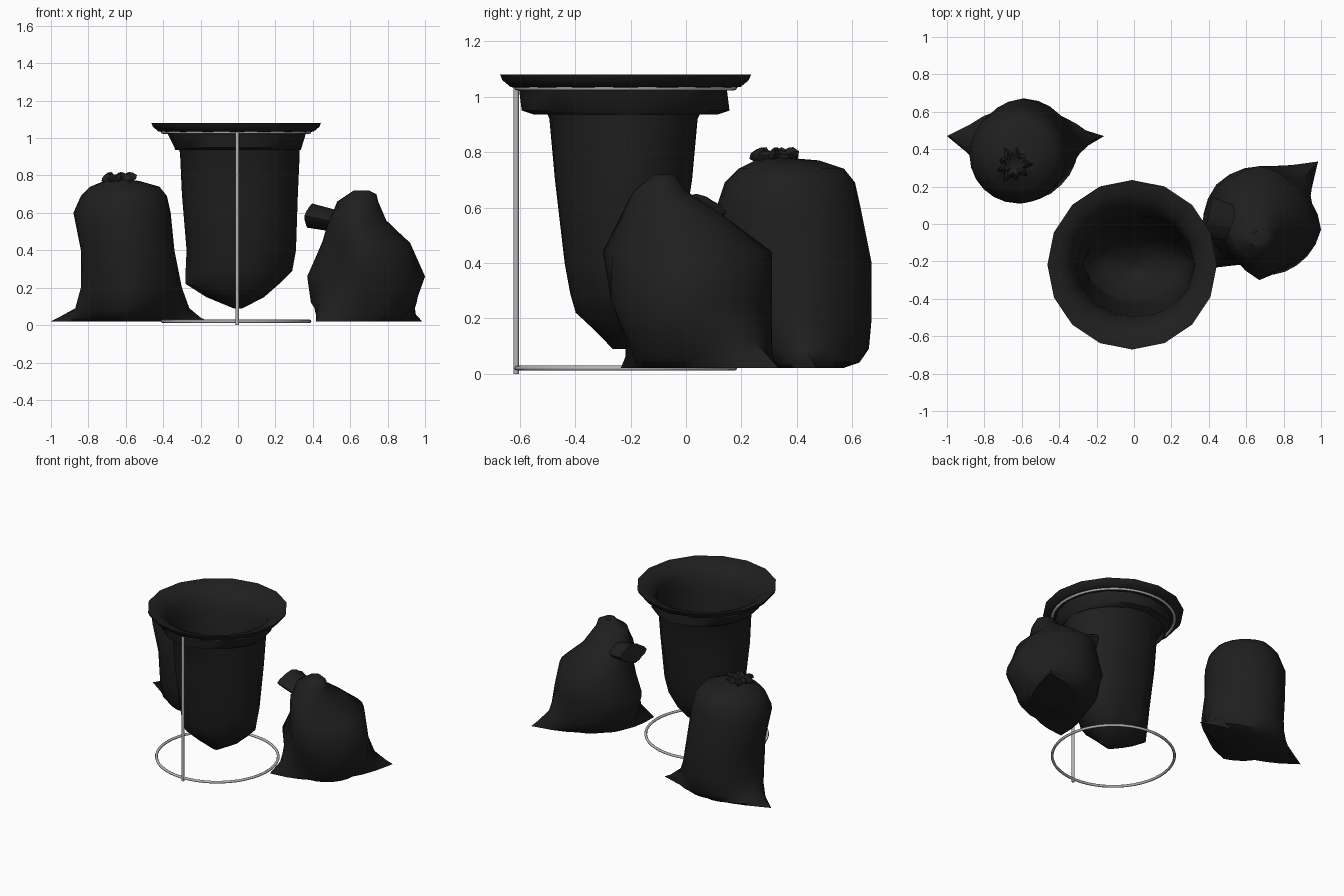
import bpy, bmesh, math
from mathutils import Vector

if "Cube" in bpy.data.objects:
    bpy.data.objects.remove(bpy.data.objects["Cube"])


def material(name, rgb):
    m = bpy.data.materials.new(name)
    m.diffuse_color = (*rgb, 1)
    m.use_nodes = True
    m.node_tree.nodes["Principled BSDF"].inputs["Base Color"].default_value = m.diffuse_color
    return m


BLACK = material("black_plastic", (0.0135, 0.0135, 0.0135))
STEEL = material("grey_steel", (0.47, 0.47, 0.47))


def finish(ob, name, mat, angle=50):
    ob.name = name
    ob.data.materials.append(mat)
    bpy.ops.object.select_all(action='DESELECT')
    ob.select_set(True)
    bpy.context.view_layer.objects.active = ob
    bpy.ops.object.shade_smooth_by_angle(angle=math.radians(angle))


def radius_at(r, a):
    """Radius at angle a, from one value or evenly spaced values; nearly straight between them."""
    if not isinstance(r, tuple):
        return r
    t = a / math.tau * len(r)
    i, f = int(t) % len(r), t - int(t)
    return 1 / ((1 - f) / r[i] + f / r[(i + 1) % len(r)])


def loft(name, rings, n, cap_start=False, cap_end=True, wave=0.0):
    """Skin a stack of rings (z, centre x, centre y, radii counter-clockwise from +x)."""
    bm = bmesh.new()
    loops = []
    for z, cx, cy, r in rings:
        loop = []
        for k in range(n):
            a = math.tau * k / n
            q = radius_at(r, a)
            dz = wave * math.sin(5 * a + 1)
            loop.append(bm.verts.new((cx + q * math.cos(a), cy + q * math.sin(a), z + dz)))
        loops.append(loop)
    for lo, hi in zip(loops, loops[1:]):
        for k in range(n):
            j = (k + 1) % n
            bm.faces.new((lo[k], lo[j], hi[j], hi[k]))
    if cap_start:
        bm.faces.new(loops[0][::-1])
    if cap_end:
        bm.faces.new(loops[-1])
    bmesh.ops.recalc_face_normals(bm, faces=bm.faces)
    me = bpy.data.meshes.new(name)
    bm.to_mesh(me)
    bm.free()
    ob = bpy.data.objects.new(name, me)
    bpy.context.collection.objects.link(ob)
    finish(ob, name, BLACK)
    return ob


# Wire stand: two hoops and one upright
CX, CY = -0.01, -0.218
for name, z in (("bottom_hoop", 0.02), ("top_hoop", 1.032)):
    bpy.ops.mesh.primitive_torus_add(location=(CX, CY, z), major_radius=0.393, minor_radius=0.009,
                                     major_segments=48, minor_segments=8)
    finish(bpy.context.object, name, STEEL)
bpy.ops.mesh.primitive_cylinder_add(vertices=10, radius=0.01, depth=1.035, location=(-0.005, -0.613, 0.5175))
finish(bpy.context.object, "upright", STEEL)

# Open hanging bag: folded skirt, wide rim, then down the inside to the bottom
loft("hanging_bag", [
    (0.935, CX, CY, (.345, .33, .33, .33, .325, .33, .33, .33)),
    (0.95, CX, CY, (.35, .36, .375, .355, .33, .36, .375, .36)),
    (1.03, CX, CY, (.375, .37, .365, .37, .37, .375, .385, .375)),
    (1.035, CX, CY, .415),
    (1.06, CX, CY, .445),
    (1.08, CX, CY, .453),
    (1.073, CX, CY, .41),
    (1.05, CX, CY, .36),
    (1.00, CX, CY, (.335, .32, .30, .32, .325, .32, .31, .32)),
    (0.92, 0, CY, (.33, .30, .26, .29, .31, .30, .275, .30)),
    (0.70, 0, CY, (.32, .28, .24, .27, .30, .29, .255, .29)),
    (0.40, 0, CY, (.31, .24, .19, .23, .275, .25, .22, .25)),
    (0.29, 0, CY, (.29, .21, .17, .21, .28, .22, .20, .22)),
    (0.22, 0, CY, (.22, .18, .14, .19, .28, .21, .18, .20)),
    (0.15, 0, CY, (.14, .12, .09, .12, .17, .13, .10, .12)),
    (0.09, 0, -0.24, .025),
], 16)

# Tied bag with two pinched bottom corners
loft("tied_bag", [
    (0.02, -.60, .47, (.44, .13, .08, .14, .40, .20, .25, .20)),
    (0.04, -.60, .46, (.40, .20, .16, .20, .36, .23, .28, .23)),
    (0.09, -.60, .43, (.34, .24, .23, .23, .27, .25, .29, .25)),
    (0.20, -.58, .40, (.28, .26, .27, .26, .26, .26, .28, .27)),
    (0.40, -.60, .39, (.26, .26, .28, .26, .24, .25, .28, .26)),
    (0.60, -.62, .37, .26),
    (0.69, -.61, .37, (.23, .23, .24, .23, .23, .23, .23, .23)),
    (0.74, -.61, .35, (.19, .20, .22, .20, .18, .17, .16, .17)),
    (0.77, -.63, .32, (.10, .13, .16, .12, .08, .07, .07, .07)),
    (0.78, -.645, .31, .05),
], 24, cap_start=True)

# Gathered ruffle above the tie
ruffle = tuple(0.06 if k % 2 else 0.1 - 0.02 * (k % 3) / 2 for k in range(18))
loft("tie_ruffle", [
    (0.75, -.645, .315, .045),
    (0.775, -.645, .315, ruffle),
    (0.795, -.64, .32, ruffle),
    (0.81, -.64, .32, tuple(q * .75 for q in ruffle)),
    (0.79, -.64, .32, .03),
], 36, cap_start=True, wave=0.008)

# Slumped bag with one long back corner and a small front foot
loft("slumped_bag", [
    (0.02, .68, .03, (.20, .43, .21, .18, .22, .375, .20, .20)),
    (0.06, .68, .03, (.23, .38, .26, .22, .25, .34, .22, .24)),
    (0.12, .68, .02, (.27, .32, .29, .27, .29, .28, .23, .25)),
    (0.26, .68, -.03, (.32, .30, .34, .34, .31, .21, .24, .27)),
    (0.44, .67, .03, (.25, .25, .28, .25, .22, .23, .33, .27)),
    (0.56, .62, .00, (.17, .17, .15, .14, .13, .17, .24, .20)),
    (0.66, .65, -.08, (.10, .09, .08, .09, .12, .11, .11, .11)),
    (0.70, .67, -.08, (.07, .06, .05, .06, .08, .06, .06, .06)),
    (0.72, .66, -.08, .04),
], 24, cap_start=True)

# Bunched neck, flattened and flaring towards its mouth
start, end = Vector((.60, -.02, .54)), Vector((.385, .04, .585))
bpy.ops.mesh.primitive_cone_add(vertices=16, radius1=0.065, radius2=0.08, depth=(end - start).length,
                                location=(start + end) / 2,
                                rotation=(end - start).to_track_quat('Z', 'Y').to_euler())
neck = bpy.context.object
for v in neck.data.vertices:
    a = math.atan2(v.co.y, v.co.x)
    pleat = 1 + 0.1 * math.cos(4 * a)
    v.co.x *= 1.25 * pleat
    v.co.y *= 0.75 * pleat
finish(neck, "bunched_neck", BLACK)
